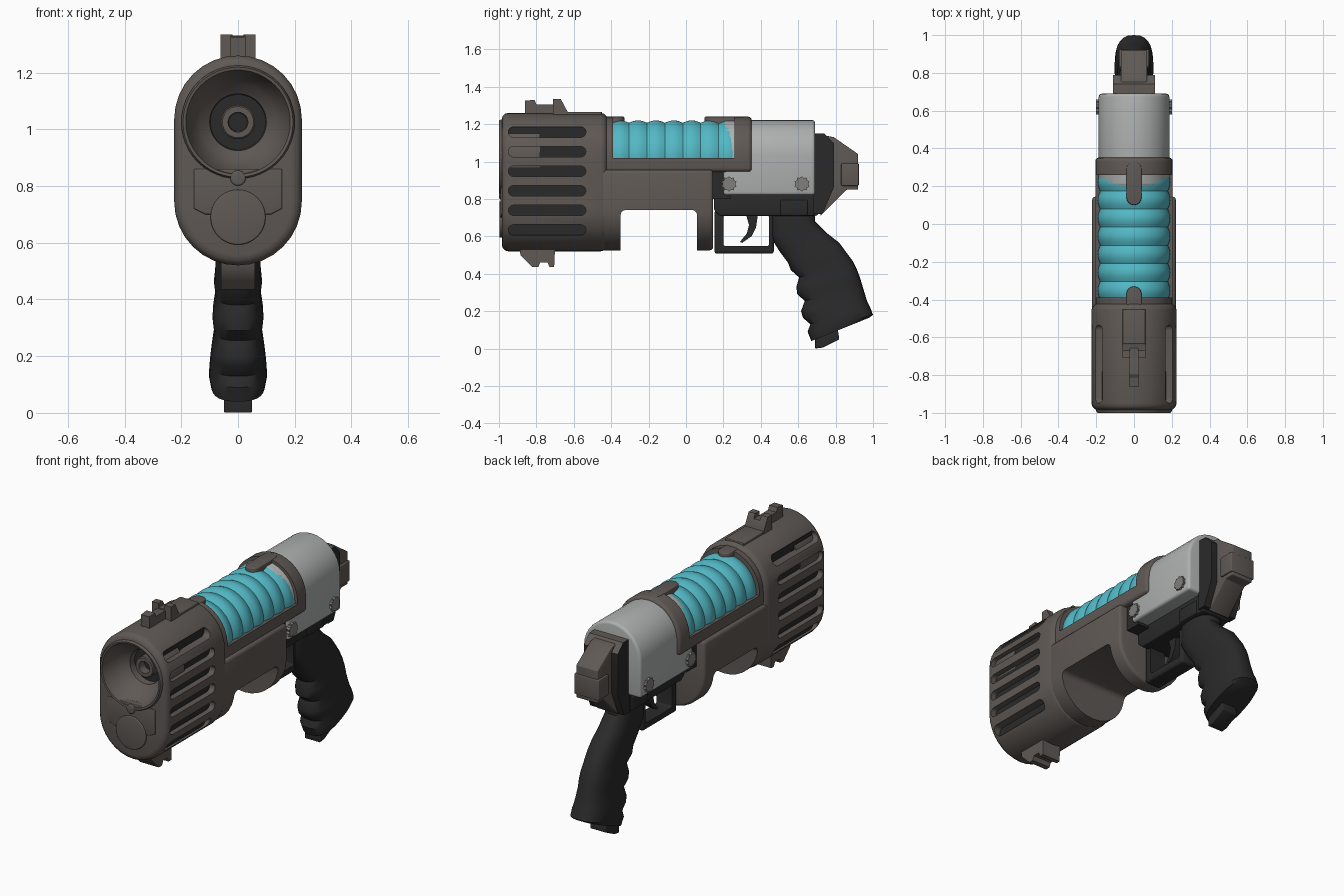
import bpy, bmesh
from math import sin, cos, pi, sqrt, radians
from mathutils import Vector

if "Cube" in bpy.data.objects:
    bpy.data.objects.remove(bpy.data.objects["Cube"])


def material(name, r, g, b):
    m = bpy.data.materials.new(name)
    m.use_nodes = True
    m.diffuse_color = (r, g, b, 1)
    m.node_tree.nodes["Principled BSDF"].inputs["Base Color"].default_value = (r, g, b, 1)
    return m


BROWN = material("warm_gunmetal", 0.115, 0.1, 0.09)
BLACK = material("matte_black", 0.023, 0.023, 0.023)
GREY = material("light_grey", 0.42, 0.44, 0.43)
CYAN = material("cyan_coil", 0.085, 0.48, 0.56)
BOLT = material("bolt_grey", 0.22, 0.21, 0.2)


# ---------- helpers ----------
def finish(name, bm, mat, bevel=0):
    bmesh.ops.recalc_face_normals(bm, faces=bm.faces)
    if bevel:
        sharp = [e for e in bm.edges if e.calc_face_angle(0) > 0.6]
        bmesh.ops.bevel(bm, geom=sharp, offset=bevel, segments=3, profile=0.5,
                        affect='EDGES', clamp_overlap=False)
    me = bpy.data.meshes.new(name)
    bm.to_mesh(me)
    bm.free()
    me.materials.append(mat)
    ob = bpy.data.objects.new(name, me)
    bpy.context.collection.objects.link(ob)
    return ob


def skin(bm, rings, wrap=False):
    """Quads between successive rings of vertices."""
    pairs = list(zip(rings, rings[1:])) + ([(rings[-1], rings[0])] if wrap else [])
    for a, b in pairs:
        for i in range(len(a)):
            j = (i + 1) % len(a)
            bm.faces.new((a[i], a[j], b[j], b[i]))


def prism(name, pts, axis, lo, hi, mat, bevel=0):
    """Extrude an outline along an axis."""
    place = {'x': lambda u, v, w: (w, u, v), 'y': lambda u, v, w: (u, w, v),
             'z': lambda u, v, w: (u, v, w)}[axis]
    bm = bmesh.new()
    rings = [[bm.verts.new(place(u, v, w)) for u, v in pts] for w in (lo, hi)]
    for ring in rings:
        bm.faces.new(ring)
    skin(bm, rings)
    return finish(name, bm, mat, bevel)


def lathe(name, profile, z, mat, n=48):
    """Spin a closed (radius, y) profile around the barrel line."""
    bm = bmesh.new()
    rings = [[bm.verts.new((r * cos(2 * pi * i / n), y, z + r * sin(2 * pi * i / n)))
              for i in range(n)] for r, y in profile]
    skin(bm, rings, wrap=True)
    return finish(name, bm, mat)


def cut(ob, cutter):
    mod = ob.modifiers.new("cut", 'BOOLEAN')
    mod.operation, mod.solver, mod.object = 'DIFFERENCE', 'EXACT', cutter
    dg = bpy.context.evaluated_depsgraph_get()
    me = bpy.data.meshes.new_from_object(ob.evaluated_get(dg))
    ob.modifiers.clear()
    ob.data = me
    bpy.data.objects.remove(cutter)


def arc(u, v, r, a0, a1, n=16):
    return [(u + r * cos(a0 + (a1 - a0) * i / n), v + r * sin(a0 + (a1 - a0) * i / n))
            for i in range(n + 1)]


def circle(u, v, r, n=40):
    return arc(u, v, r, 0, 2 * pi, n)[:-1]


def rect(u0, v0, u1, v1):
    return [(u0, v0), (u1, v0), (u1, v1), (u0, v1)]


def pill(r, z0, z1, round_bottom=True, round_top=True):
    top = arc(0, z1 - r, r, 0, pi) if round_top else [(r, z1), (-r, z1)]
    low = arc(0, z0 + r, r, pi, 2 * pi) if round_bottom else [(-r, z0), (r, z0)]
    return top + low


def capsule(u0, u1, v, r):
    return arc(u1 - r, v, r, -pi / 2, pi / 2, 8) + arc(u0 + r, v, r, pi / 2, 3 * pi / 2, 8)


# ---------- front housing with vent slots ----------
R, TOP, LOW = 0.225, 1.035, 0.745
housing = prism("front_housing", pill(R, LOW - R, TOP + R), 'y', -0.985, -0.42, BROWN, 0.035)
cut(housing, prism("bore_cutter", circle(0, 1.025, 0.19), 'y', -1.1, -0.75, BROWN))
for k in range(6):
    z = 1.157 - 0.1045 * k
    off = max(z - TOP, LOW - z, 0)
    floor = sqrt(R * R - off * off) - 0.04
    for s, side in ((-1, "right"), (1, "left")):
        cut(housing, prism("slot_cutter", capsule(-0.95, -0.535, z, 0.028), 'x',
                           s * floor, s * 0.3, BROWN))
        prism(f"vent_floor_{side}_{k + 1}", capsule(-0.952, -0.533, z, 0.03), 'x',
              s * (floor - 0.002), s * (floor + 0.006), BLACK)

# ---------- muzzle ----------
lathe("muzzle_funnel", [(0.2, -0.78), (0.2, -0.99), (0.194, -1.0), (0.184, -0.998), (0.176, -0.97),
                        (0.158, -0.925), (0.135, -0.89), (0.1, -0.86), (0.095, -0.78)], 1.025, BROWN)
prism("muzzle_back", circle(0, 1.025, 0.11), 'y', -0.82, -0.77, BLACK)
lathe("inner_barrel", [(0.06, -0.8), (0.06, -0.865), (0.055, -0.87), (0.035, -0.87), (0.032, -0.8)],
      1.025, BROWN, 32)

# ---------- lower front lamp, knob and panel ----------
prism("front_panel", [(-0.155, 0.86), (-0.155, 0.72), (-0.115, 0.7), (0.115, 0.7), (0.155, 0.72),
                      (0.155, 0.86)], 'y', -0.991, -0.95, BROWN, 0.004)
prism("lower_lens", circle(0, 0.69, 0.097), 'y', -0.998, -0.95, BROWN, 0.005)
prism("front_knob", circle(0, 0.828, 0.027, 20), 'y', -1.0, -0.95, BROWN, 0.006)

# ---------- sights and bottom lug ----------
prism("top_rail", rect(-0.06, -0.7, 0.06, -0.45), 'z', 1.22, 1.266, BROWN, 0.004)
prism("front_sight", [(-0.86, 1.24), (-0.86, 1.325), (-0.81, 1.33), (-0.8, 1.305), (-0.7, 1.305),
                      (-0.65, 1.29), (-0.64, 1.24)], 'x', -0.027, 0.027, BROWN)
notched = prism("rear_sight", [(-0.71, 1.24), (-0.71, 1.335), (-0.67, 1.335), (-0.63, 1.26),
                               (-0.63, 1.24)], 'x', -0.062, 0.062, BROWN)
cut(notched, prism("notch_cutter", rect(-0.02, 1.31, 0.02, 1.4), 'y', -0.8, -0.6, BROWN))
lug = prism("bottom_lug", [(-0.89, 0.54), (-0.885, 0.5), (-0.85, 0.465), (-0.82, 0.435), (-0.79, 0.435),
                           (-0.78, 0.46), (-0.74, 0.46), (-0.73, 0.435), (-0.705, 0.435), (-0.7, 0.54)],
            'x', -0.06, 0.06, BROWN)

# ---------- main body ----------
upper = prism("upper_body", pill(0.205, 0.945, 1.24, False), 'y', -0.46, 0.352, BROWN, 0.02)
cut(upper, prism("window_cutter", rect(-0.39, 1.02, 0.26, 1.4), 'x', -0.4, 0.4, BROWN))
lower = prism("lower_body", pill(0.222, 0.525, 0.955, True, False), 'y', -0.46, 0.145, BROWN, 0.018)
cut(lower, prism("arch_cutter", rect(-0.35, 0.3, 0.06, 0.742), 'x', -0.4, 0.4, BROWN, 0.03))
for name, y0, y1 in (("rear_clip", 0.1, 0.33), ("front_clip", -0.46, -0.33)):
    prism(name, [(v, u) for u, v in capsule(y0, y1, 0, 0.04)], 'z', 1.17, 1.24, BROWN, 0.006)

# ---------- ribbed coil ----------
STEPS = 70
ribs = [(0.179 + 0.013 * abs(sin(7 * pi * i / STEPS)), -0.4 + 0.67 * i / STEPS)
        for i in range(STEPS + 1)]
lathe("ribbed_coil", [(0.1, -0.4)] + ribs + [(0.1, 0.27)], 1.028, CYAN, 64)

# ---------- rear receiver ----------
prism("rear_receiver", pill(0.187, 0.82, 1.222, False), 'y', 0.2, 0.69, GREY, 0.016)
for s, side in ((-1, "right"), (1, "left")):
    for y in (0.23, 0.62):
        teeth = [(y + r * cos(i * pi / 10), 0.88 + r * sin(i * pi / 10))
                 for i in range(20) for r in ((0.042 if i % 2 else 0.034),)]
        prism(f"{side}_bolt", teeth, 'x', s * 0.17, s * 0.2, BOLT)
prism("receiver_wedge", [(0.13, 0.95), (0.2, 0.95), (0.24, 0.8), (0.13, 0.8)], 'x', -0.17, 0.17, BLACK)

# ---------- rear block and hammer ----------
block = prism("rear_block", [(0.68, 1.15), (0.74, 1.15), (0.79, 1.1), (0.79, 0.86), (0.73, 0.72),
                             (0.68, 0.72)], 'x', -0.11, 0.11, BLACK)
block.data.materials.append(BROWN)
for f in block.data.polygons:
    f.material_index = int(f.normal.z > 0.5)
prism("hammer", [(0.74, 1.14), (0.79, 1.13), (0.92, 1.04), (0.92, 0.85), (0.86, 0.85), (0.72, 0.71),
                 (0.7, 0.8)], 'x', -0.07, 0.07, BROWN, 0.005)
prism("hammer_spur", rect(0.83, 0.87, 0.924, 0.99), 'x', -0.08, 0.08, BROWN, 0.005)

# ---------- frame, guard and trigger ----------
prism("grip_frame", [(0.15, 0.83), (0.15, 0.74), (0.18, 0.71), (0.7, 0.71), (0.74, 0.76), (0.74, 0.83)],
      'x', -0.098, 0.098, BLACK, 0.008)
prism("frame_panel", rect(0.505, 0.712, 0.65, 0.795), 'x', -0.105, 0.105, BLACK, 0.006)
guard = prism("trigger_guard", rect(0.152, 0.507, 0.47, 0.74), 'x', -0.05, 0.05, BLACK, 0.015)
cut(guard, prism("guard_cutter", rect(0.2, 0.548, 0.445, 0.712), 'x', -0.2, 0.2, BLACK, 0.012))
prism("trigger", [(0.32, 0.72), (0.385, 0.72), (0.375, 0.65), (0.35, 0.6), (0.3, 0.565), (0.288, 0.57),
                  (0.325, 0.615), (0.337, 0.66)], 'x', -0.022, 0.022, BLACK)

# ---------- grip: front y, front z, back y, back z, half width ----------
SECTIONS = [(.45, .78, .69, .74, .08), (.45, .6, .69, .68, .08), (.5, .52, .75, .62, .08),
            (.545, .46, .82, .565, .08), (.56, .42, .86, .51, .085), (.605, .38, .89, .47, .08),
            (.59, .33, .915, .42, .088), (.595, .29, .93, .38, .09), (.635, .255, .945, .33, .085),
            (.615, .2, .96, .28, .093), (.625, .165, .97, .25, .097), (.665, .13, .985, .22, .1),
            (.65, .09, 1.0, .18, .103), (.67, .04, .98, .165, .095)]
bm = bmesh.new()
rings = []
for fy, fz, by, bz, w in SECTIONS:
    front, back = Vector((0, fy, fz)), Vector((0, by, bz))
    ring = []
    for i in range(28):
        c, s = cos(2 * pi * i / 28), sin(2 * pi * i / 28)
        c, s = [(abs(t) ** 0.75) * (1 if t > 0 else -1) for t in (c, s)]
        ring.append(bm.verts.new((front + back) / 2 + (back - front) / 2 * c + Vector((w * s, 0, 0))))
    rings.append(ring)
skin(bm, rings)
bm.faces.new(rings[0])
bm.faces.new(rings[-1])
finish("grip", bm, BLACK)
prism("grip_plug", [(0.69, 0.0), (0.73, 0.005), (0.82, 0.05), (0.81, 0.11), (0.69, 0.08)],
      'x', -0.05, 0.05, BLACK, 0.005)

# ---------- smooth shading with sharp edges kept ----------
for ob in bpy.context.collection.objects:
    if ob.type == 'MESH':
        ob.data.shade_smooth()
        ob.data.set_sharp_from_angle(angle=radians(38))
